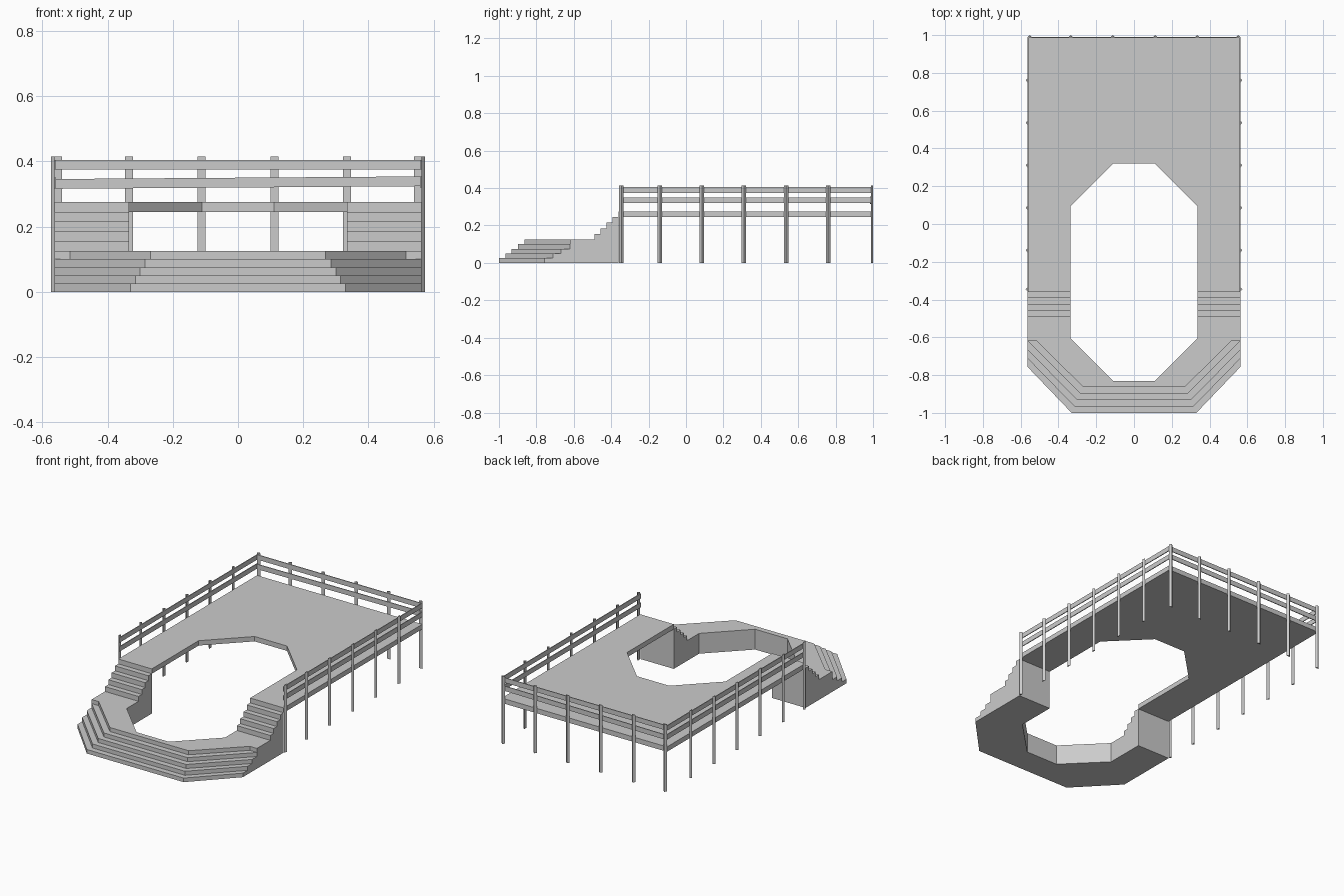
import bpy, bmesh
from mathutils import Matrix

if "Cube" in bpy.data.objects:
    bpy.data.objects.remove(bpy.data.objects["Cube"])


def finish(bm, name):
    bmesh.ops.remove_doubles(bm, verts=bm.verts, dist=1e-5)
    bmesh.ops.recalc_face_normals(bm, faces=bm.faces)
    me = bpy.data.meshes.new(name)
    bm.to_mesh(me)
    bm.free()
    ob = bpy.data.objects.new(name, me)
    bpy.context.collection.objects.link(ob)
    return ob


def face(bm, pts):
    """Add a face, skipping repeated points."""
    clean = [p for i, p in enumerate(pts) if p != pts[i - 1]]
    if len(clean) > 2:
        bm.faces.new([bm.verts.new(p) for p in clean])


def prism(name, pts, vec):
    """Extrude a planar outline along a vector."""
    bm = bmesh.new()
    f = bm.faces.new([bm.verts.new(p) for p in pts])
    ext = bmesh.ops.extrude_face_region(bm, geom=[f], use_keep_orig=True)
    bmesh.ops.translate(bm, vec=vec, verts=[g for g in ext["geom"] if isinstance(g, bmesh.types.BMVert)])
    return finish(bm, name)


W, IN = 0.563, 0.335          # half widths: outer edge, pool opening
STAIR_Y, DECK_Y, BACK = -0.49, -0.36, 0.989
LOW, TOP, UNDER = 0.125, 0.275, 0.245

# Upper deck wrapping the back of the pool opening
half = [(0.11, 0.32), (IN, 0.095), (IN, DECK_Y), (W, DECK_Y), (W, BACK)]
outline = half + [(-x, y) for x, y in reversed(half)]
prism("upper_deck", [(x, y, UNDER) for x, y in outline], (0, 0, TOP - UNDER))

# Lower platform with five tiers of wrapped steps
tiers = [(W, -0.757, 0.33, -1.0), (W, -0.712, 0.315, -0.966), (W, -0.667, 0.30, -0.932),
         (W, -0.62, 0.285, -0.898), (0.515, -0.62, 0.268, -0.864)]
rows = []
for xe, ye, xf, yf in tiers:
    h = [(W, ye), (xe, ye), (xf, yf)]
    rows.append([(-x, y) for x, y in h] + h[::-1])
inner = [(W, STAIR_Y), (IN, STAIR_Y), (IN, -0.605), (0.11, -0.83)]
inner += [(-x, y) for x, y in reversed(inner)]

bm = bmesh.new()
rise = LOW / 5
sides = {0: [], 5: []}
for i, row in enumerate(rows):
    z0, z1 = i * rise, (i + 1) * rise
    for k in range(5):
        a, b = row[k], row[k + 1]
        face(bm, [(*a, z0), (*b, z0), (*b, z1), (*a, z1)])
        if i < 4:
            c, d = rows[i + 1][k], rows[i + 1][k + 1]
            face(bm, [(*a, z1), (*b, z1), (*d, z1), (*c, z1)])
    for k in sides:
        sides[k] += [(*row[k], z0), (*row[k], z1)]
for k, pts in sides.items():
    x = rows[0][k][0]
    face(bm, pts + [(x, STAIR_Y, LOW), (x, STAIR_Y, 0)])
for a, b in zip(inner, inner[1:]):
    face(bm, [(*a, 0), (*b, 0), (*b, LOW), (*a, LOW)])
face(bm, [(*p, LOW) for p in rows[4] + inner])
face(bm, [(*p, 0) for p in rows[0] + inner])
finish(bm, "lower_platform")

# Side stairs joining the platform to the deck
profile = [(DECK_Y, 0), (STAIR_Y, 0)]
run, step = (DECK_Y - STAIR_Y) / 4, (TOP - LOW) / 5
for i in range(4):
    z = LOW + (i + 1) * step
    profile += [(STAIR_Y + i * run, z), (STAIR_Y + (i + 1) * run, z)]
for s, side in ((1, "right"), (-1, "left")):
    prism(side + "_stairs", [(s * IN, y, z) for y, z in profile], (s * (W - IN), 0, 0))


# Posts: triangular, flat side facing the deck
def post(name, x, y, ox, oy):
    w, d = 0.012, 0.011
    pts = [(x - oy * w, y + ox * w, 0), (x + oy * w, y - ox * w, 0), (x + ox * d, y + oy * d, 0)]
    prism(name, pts, (0, 0, 0.415))


for s, side in ((1, "right"), (-1, "left")):
    for i, y in enumerate((-0.345, -0.14, 0.085, 0.31, 0.535, 0.76)):
        post(f"{side}_post_{i}", s * W, y, s, 0)
for i, x in enumerate((-0.552, -0.335, -0.112, 0.112, 0.335, 0.552)):
    post(f"back_post_{i}", x, BACK, 0, 1)

# Rails: two boards on each fenced side, just inside the posts
T = 0.005
for level, z, tilt in (("top", 0.375, 0.0), ("middle", 0.32, 0.004)):
    for s, side in ((1, "right"), (-1, "left")):
        prism(f"{side}_{level}_rail",
              [(s * W, -0.357, z), (s * W, BACK, z), (s * W, BACK, z + 0.03), (s * W, -0.357, z + 0.03)],
              (-s * T, 0, 0))
    prism(f"back_{level}_rail",
          [(-W, BACK, z - tilt), (W, BACK, z + tilt), (W, BACK, z + tilt + 0.03), (-W, BACK, z - tilt + 0.03)],
          (0, -T, 0))
